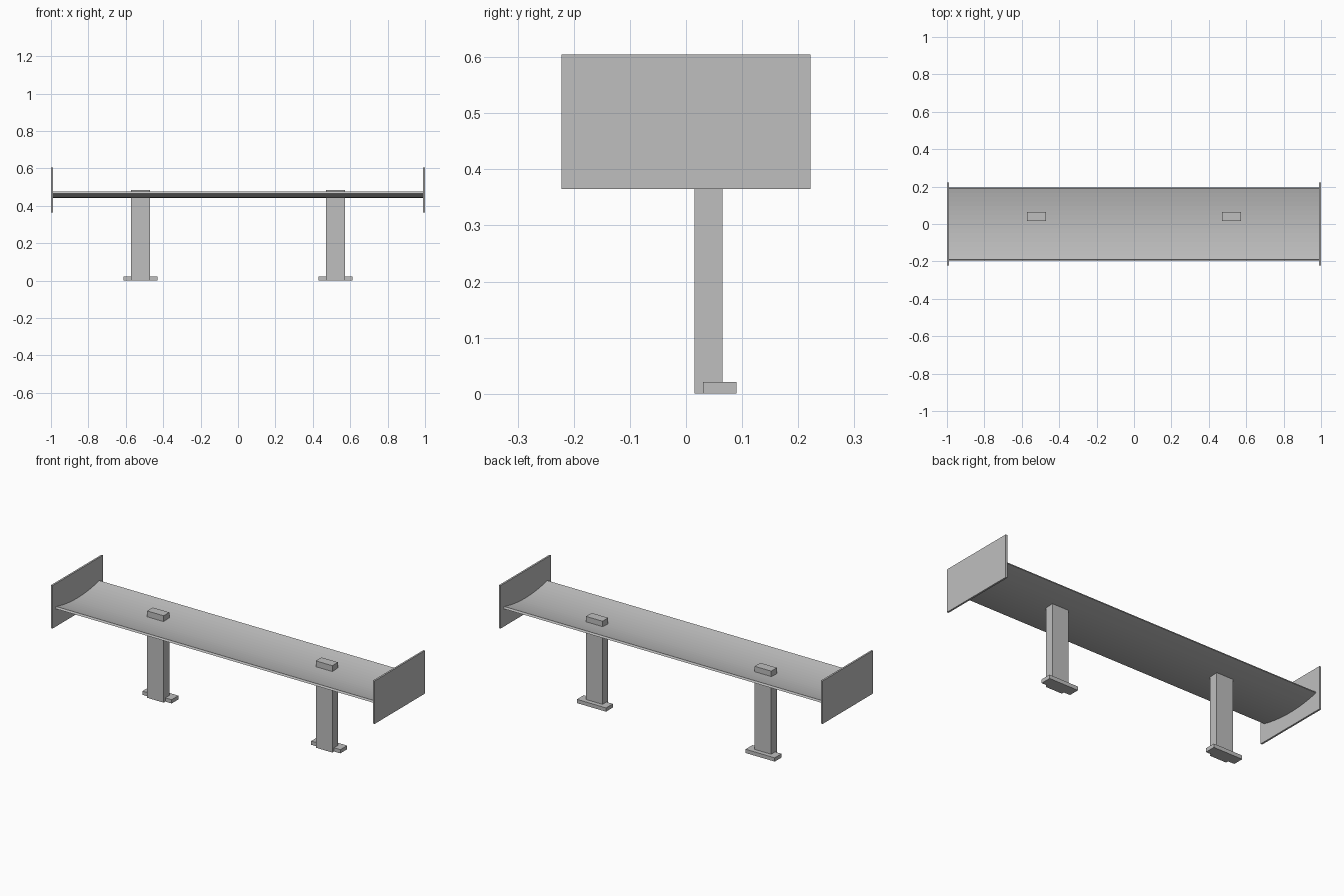
import bpy, bmesh, math
from mathutils import Vector

cube = bpy.data.objects.get("Cube")
if cube:
    bpy.data.objects.remove(cube, do_unlink=True)

# One plain grey finish for every part
GREY = (0.52, 0.52, 0.52, 1.0)
grey = bpy.data.materials.new("plain_grey")
grey.use_nodes = True
grey.diffuse_color = GREY
grey.node_tree.nodes["Principled BSDF"].inputs["Base Color"].default_value = GREY


def finish(name, bm):
    bmesh.ops.recalc_face_normals(bm, faces=bm.faces)
    mesh = bpy.data.meshes.new(name)
    bm.to_mesh(mesh)
    bm.free()
    mesh.materials.append(grey)
    obj = bpy.data.objects.new(name, mesh)
    bpy.context.collection.objects.link(obj)
    return obj


def box(name, low, high):
    low, high = Vector(low), Vector(high)
    bm = bmesh.new()
    bmesh.ops.create_cube(bm, size=1)
    bmesh.ops.scale(bm, verts=bm.verts, vec=high - low)
    bmesh.ops.translate(bm, verts=bm.verts, vec=(low + high) / 2)
    return finish(name, bm)


def arc(half_width, edge_z, sag, steps):
    # Shallow circular arc, lowest in the middle
    radius = (half_width ** 2 + sag ** 2) / (2 * sag)
    reach = math.asin(half_width / radius)
    angles = [reach * (2 * i / steps - 1) for i in range(steps + 1)]
    return [(radius * math.sin(a), edge_z - sag + radius * (1 - math.cos(a)))
            for a in angles]


# Wing blade: thin dished section run along the span
SPAN = 0.99
upper = arc(0.19, 0.476, 0.024, 16)
lower = arc(0.196, 0.466, 0.024, 16)
bm = bmesh.new()
section = [bm.verts.new((-SPAN, y, z)) for y, z in upper + lower[::-1]]
face = bm.faces.new(section)
swept = bmesh.ops.extrude_face_region(bm, geom=[face], use_keep_orig=True)
tips = [v for v in swept["geom"] if isinstance(v, bmesh.types.BMVert)]
bmesh.ops.translate(bm, verts=tips, vec=(2 * SPAN, 0, 0))
finish("wing_blade", bm)

# End plates, posts and feet on both sides
for side, s in (("left", 1), ("right", -1)):
    def pair(part, inner, outer, y, z):
        x = sorted((s * inner, s * outer))
        box(f"{side}_{part}", (x[0], y[0], z[0]), (x[1], y[1], z[1]))

    pair("end_plate", 0.99, 1.0, (-0.222, 0.222), (0.365, 0.605))
    pair("post", 0.47, 0.572, (0.015, 0.065), (0, 0.485))
    pair("foot", 0.431, 0.611, (0.03, 0.09), (0, 0.021))
